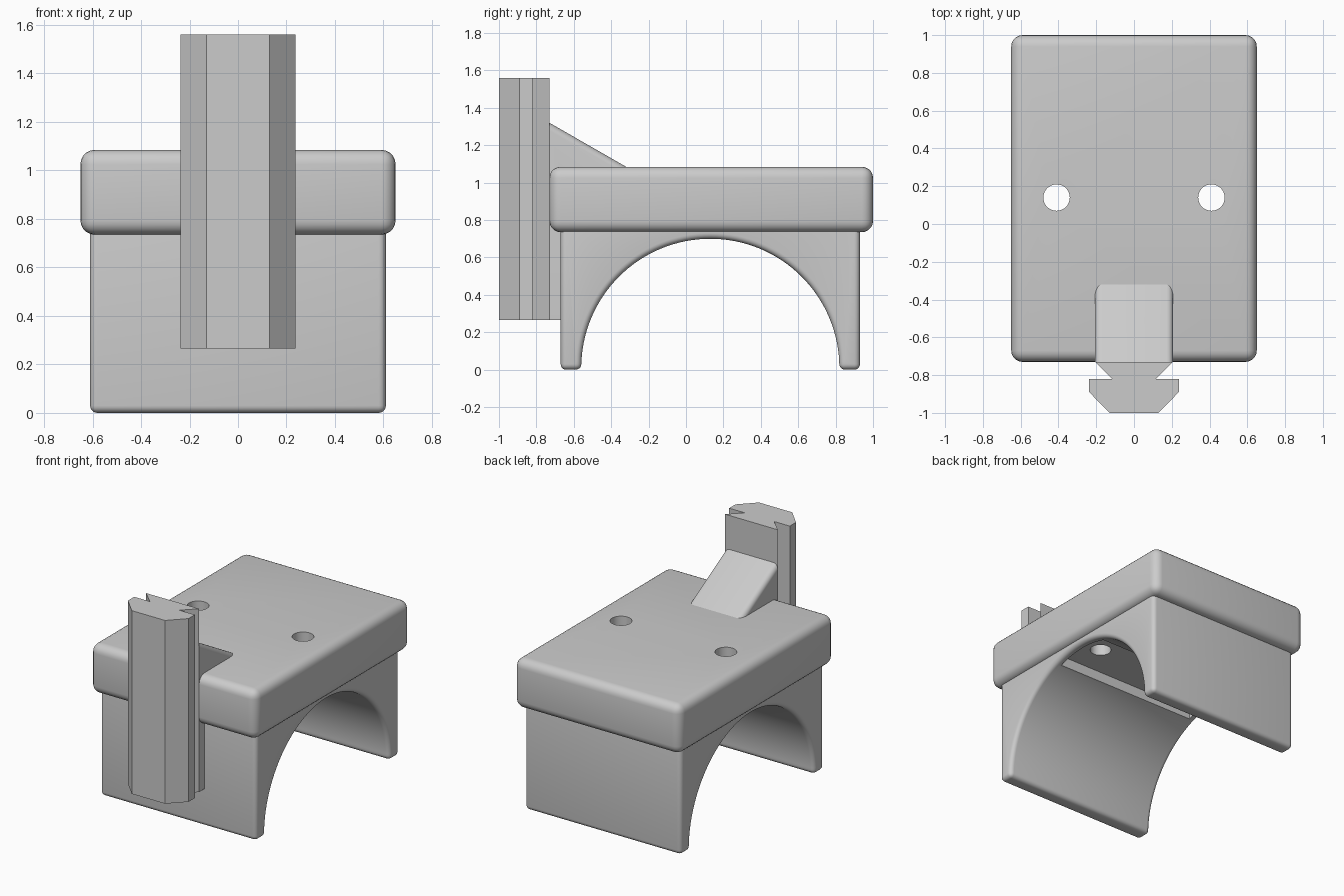
import bpy, bmesh, math
from mathutils import Matrix

cube = bpy.data.objects.get("Cube")
if cube:
    bpy.data.objects.remove(cube, do_unlink=True)

grey = bpy.data.materials.new("plain grey")
grey.use_nodes = True
grey.diffuse_color = (0.6, 0.6, 0.6, 1)
grey.node_tree.nodes["Principled BSDF"].inputs["Base Color"].default_value = (0.6, 0.6, 0.6, 1)


def make(name, bm):
    bmesh.ops.recalc_face_normals(bm, faces=bm.faces)
    mesh = bpy.data.meshes.new(name)
    bm.to_mesh(mesh)
    bm.free()
    mesh.materials.append(grey)
    obj = bpy.data.objects.new(name, mesh)
    bpy.context.collection.objects.link(obj)
    return obj


def prism(name, points, depth):
    """Extrude a closed outline of 3D points along the depth vector."""
    bm = bmesh.new()
    face = bm.faces.new([bm.verts.new(p) for p in points])
    new = bmesh.ops.extrude_face_region(bm, geom=[face])["geom"]
    verts = [g for g in new if isinstance(g, bmesh.types.BMVert)]
    bmesh.ops.translate(bm, verts=verts, vec=depth)
    return make(name, bm)


def side_prism(name, outline, half):
    return prism(name, [(-half, y, z) for y, z in outline], (2 * half, 0, 0))


def box(name, x, y0, y1, z0, z1):
    return side_prism(name, [(y0, z0), (y1, z0), (y1, z1), (y0, z1)], x)


def apply(obj, kind, **settings):
    mod = obj.modifiers.new(kind.title(), kind)
    for key, value in settings.items():
        setattr(mod, key, value)
    bpy.context.view_layer.objects.active = obj
    bpy.ops.object.modifier_apply(modifier=mod.name)


def round_edges(obj, width):
    apply(obj, "BEVEL", width=width, segments=5, limit_method="ANGLE",
          angle_limit=math.radians(30))


def cut(obj, cutter):
    cutter.hide_render = True
    apply(obj, "BOOLEAN", operation="DIFFERENCE", object=cutter, solver="EXACT")
    bpy.data.objects.remove(cutter, do_unlink=True)


def smooth(obj):
    bpy.ops.object.select_all(action="DESELECT")
    obj.select_set(True)
    bpy.context.view_layer.objects.active = obj
    bpy.ops.object.shade_smooth_by_angle(angle=math.radians(30))


# Top slab with two screw holes
slab = box("top_slab", 0.65, -0.73, 1.0, 0.735, 1.085)
round_edges(slab, 0.06)
for side in (-1, 1):
    bm = bmesh.new()
    bmesh.ops.create_cone(bm, cap_ends=True, segments=40, radius1=0.07, radius2=0.07,
                          depth=1, matrix=Matrix.Translation((side * 0.41, 0.14, 0.9)))
    cut(slab, make("hole_cutter", bm))
smooth(slab)

# Arched saddle body with a pocket in its ceiling
CENTRE, RADIUS, STEPS = 0.13, 0.69, 64
arch = []
for i in range(STEPS + 1):
    a = math.pi * i / STEPS
    arch.append((CENTRE + RADIUS * math.cos(a), 0.01 + RADIUS * math.sin(a)))
outline = ([(-0.67, 0), (-0.67, 0.78), (0.93, 0.78), (0.93, 0), (CENTRE + RADIUS, 0)]
           + arch[1:-1] + [(CENTRE - RADIUS, 0)])
body = side_prism("arched_body", outline, 0.61)
round_edges(body, 0.03)
cut(body, box("pocket_cutter", 0.56, -0.09, 0.35, 0.5, 0.9))
smooth(body)

# Vertical dovetail rail on the front
half = [(0.13, -1.0), (0.237, -0.89), (0.237, -0.82), (0.115, -0.82), (0.207, -0.73)]
section = half + [(-x, y) for x, y in reversed(half)]
prism("mounting_rail", [(x, y, 0.265) for x, y in section], (0, 0, 1.295))

# Web joining the rail to the body, with a sloped brace above the slab
web = side_prism("rail_brace", [(-0.73, 0.265), (-0.64, 0.265), (-0.64, 0.95),
                                (-0.085, 0.95), (-0.73, 1.32)], 0.207)
bm = bmesh.new()
bm.from_mesh(web.data)
slope = [e for e in bm.edges
         if abs(e.verts[0].co.x - e.verts[1].co.x) < 0.01
         and abs(e.verts[0].co.z - e.verts[1].co.z) > 0.3
         and abs(e.verts[0].co.y - e.verts[1].co.y) > 0.3]
bmesh.ops.bevel(bm, geom=slope, offset=0.035, segments=5, profile=0.5, affect="EDGES")
bm.to_mesh(web.data)
bm.free()
smooth(web)
